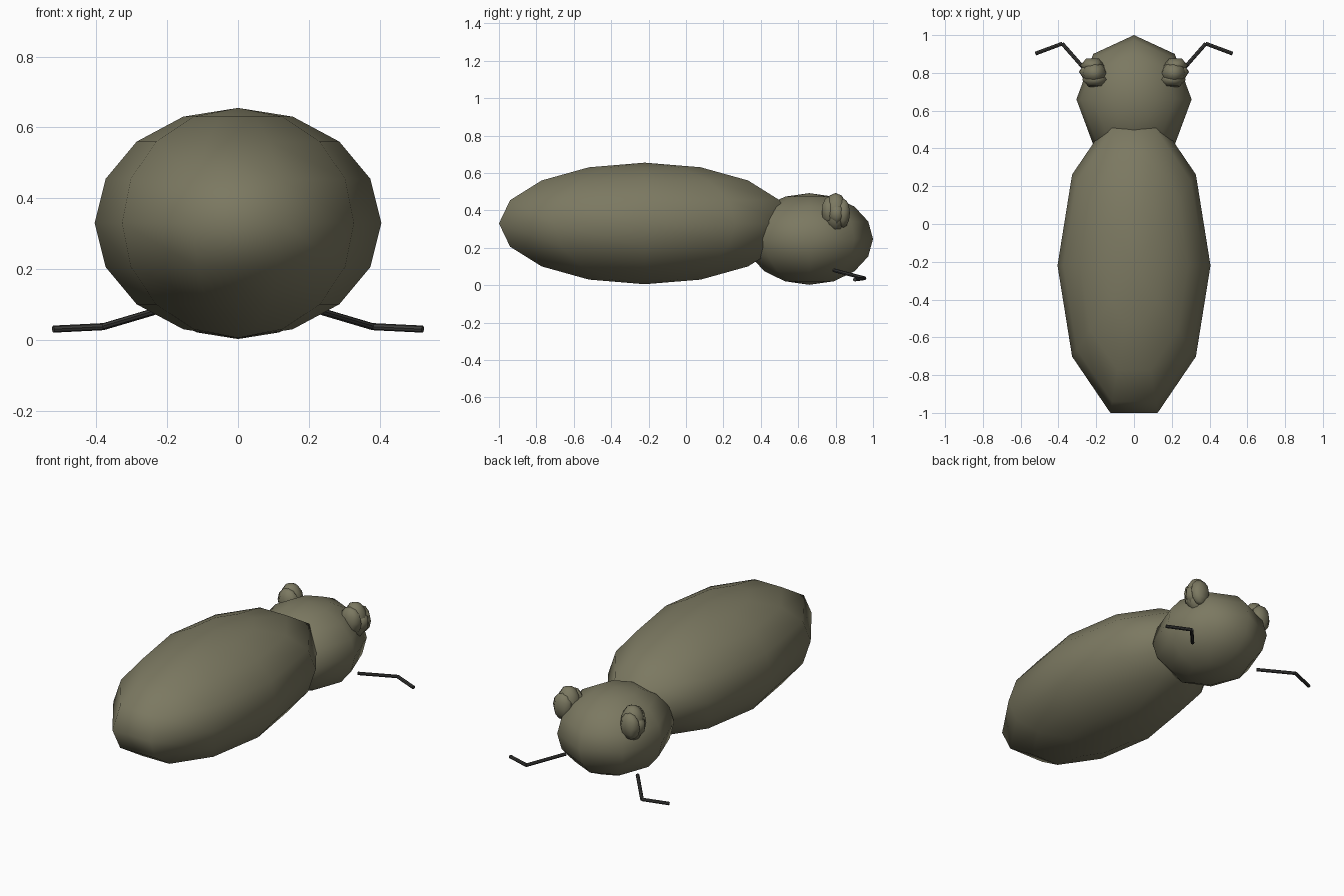
import bpy
import bmesh
import math
from mathutils import Matrix, Vector, Euler

cube = bpy.data.objects.get("Cube")
if cube:
    bpy.data.objects.remove(cube, do_unlink=True)


def material(name, color):
    mat = bpy.data.materials.new(name)
    mat.use_nodes = True
    mat.diffuse_color = color
    bsdf = mat.node_tree.nodes["Principled BSDF"]
    bsdf.inputs["Base Color"].default_value = color
    bsdf.inputs["Roughness"].default_value = 0.8
    return mat


olive = material("olive", (0.20, 0.19, 0.12, 1))
charcoal = material("charcoal", (0.045, 0.045, 0.042, 1))


def finish(name, bm, mat):
    mesh = bpy.data.meshes.new(name)
    bm.to_mesh(mesh)
    bm.free()
    mesh.materials.append(mat)
    mesh.shade_smooth()
    obj = bpy.data.objects.new(name, mesh)
    bpy.context.collection.objects.link(obj)
    return obj


def add_ellipsoid(bm, center, radii, segments, rings, tilt=(0, 0, 0)):
    # The quarter turn puts a column of vertices on the x axis
    matrix = (Matrix.Translation(center)
              @ Euler([math.radians(a) for a in tilt]).to_matrix().to_4x4()
              @ Matrix.Diagonal((*radii, 1))
              @ Matrix.Rotation(math.pi / 2, 4, "Z"))
    bmesh.ops.create_uvsphere(bm, u_segments=segments, v_segments=rings,
                              radius=1, matrix=matrix)


def add_rod(bm, start, end, radius):
    start, end = Vector(start), Vector(end)
    axis = end - start
    matrix = (Matrix.Translation((start + end) / 2)
              @ axis.to_track_quat("Z", "Y").to_matrix().to_4x4())
    bmesh.ops.create_cone(bm, cap_ends=True, segments=8, radius1=radius,
                          radius2=radius, depth=axis.length, matrix=matrix)


# Long abdomen and rounder head
bm = bmesh.new()
add_ellipsoid(bm, (0, -0.22, 0.33), (0.405, 0.82, 0.325), 10, 8)
finish("abdomen", bm, olive)

bm = bmesh.new()
add_ellipsoid(bm, (0, 0.66, 0.247), (0.305, 0.34, 0.245), 8, 8)
finish("head", bm, olive)

for side, label in ((1, "left"), (-1, "right")):
    # Lumpy eye: a main lobe with smaller lobes pushed into it
    bm = bmesh.new()
    add_ellipsoid(bm, (side * 0.21, 0.80, 0.39), (0.07, 0.065, 0.103), 8, 6)
    add_ellipsoid(bm, (side * 0.205, 0.765, 0.395), (0.07, 0.045, 0.08), 6, 6)
    add_ellipsoid(bm, (side * 0.22, 0.84, 0.385), (0.065, 0.042, 0.078), 6, 6)
    add_ellipsoid(bm, (side * 0.235, 0.805, 0.38), (0.06, 0.05, 0.06), 6, 4,
                  (0, side * 20, 0))
    finish(label + "_eye", bm, olive)

    # Bent feeler
    bm = bmesh.new()
    base = (side * 0.235, 0.79, 0.08)
    elbow = (side * 0.38, 0.955, 0.037)
    tip = (side * 0.522, 0.902, 0.03)
    add_rod(bm, base, elbow, 0.01)
    add_rod(bm, elbow, tip, 0.01)
    feeler = finish(label + "_feeler", bm, charcoal)
    bpy.context.view_layer.objects.active = feeler
    bpy.ops.object.select_all(action="DESELECT")
    feeler.select_set(True)
    bpy.ops.object.shade_smooth_by_angle()
